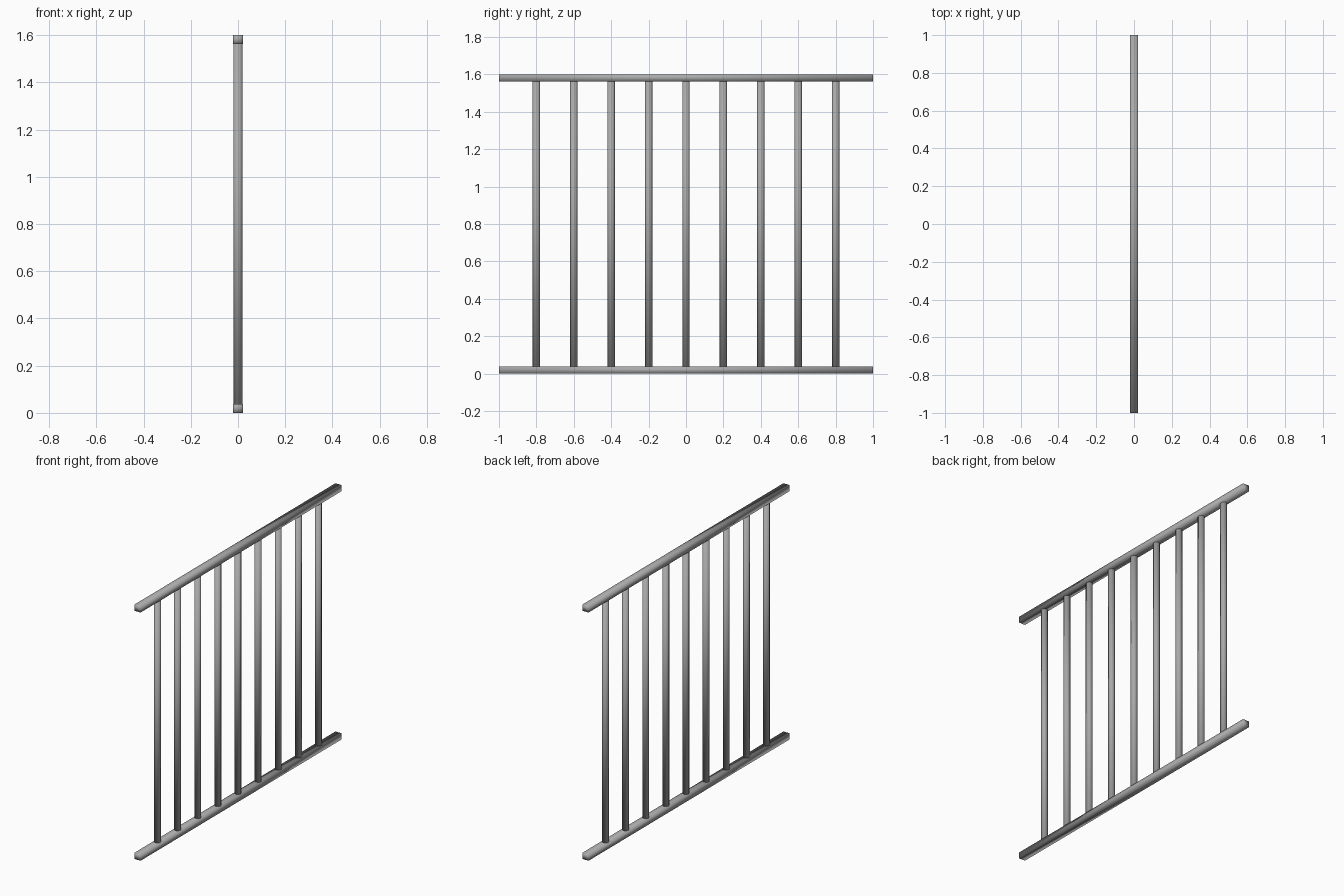
import bpy

cube = bpy.data.objects.get("Cube")
if cube:
    bpy.data.objects.remove(cube, do_unlink=True)

HEIGHT = 1.6
RAIL_WIDTH, RAIL_HEIGHT = 0.044, 0.038
BAR_RADIUS = 0.02
BAR_COUNT, BAR_SPACING = 9, 0.2

# Plain grey metal
metal = bpy.data.materials.new("grey metal")
metal.use_nodes = True
grey = (0.4, 0.4, 0.4, 1)
metal.diffuse_color = grey
metal.node_tree.nodes["Principled BSDF"].inputs["Base Color"].default_value = grey


def finish(name):
    obj = bpy.context.object
    obj.name = name
    obj.data.materials.append(metal)
    bpy.ops.object.transform_apply(location=False, rotation=True, scale=True)
    bpy.ops.object.shade_smooth()
    return obj


# Bottom and top rails
for name, z in (("bottom_rail", RAIL_HEIGHT / 2), ("top_rail", HEIGHT - RAIL_HEIGHT / 2)):
    bpy.ops.mesh.primitive_cube_add(size=1, location=(0, 0, z))
    bpy.context.object.scale = (RAIL_WIDTH, 2, RAIL_HEIGHT)
    finish(name)

# Upright bars between the rails
for i in range(BAR_COUNT):
    y = (i - (BAR_COUNT - 1) / 2) * BAR_SPACING
    bpy.ops.mesh.primitive_cylinder_add(
        vertices=8, radius=BAR_RADIUS, depth=HEIGHT - 2 * RAIL_HEIGHT,
        location=(0, y, HEIGHT / 2))
    finish(f"upright_bar_{i + 1}")
